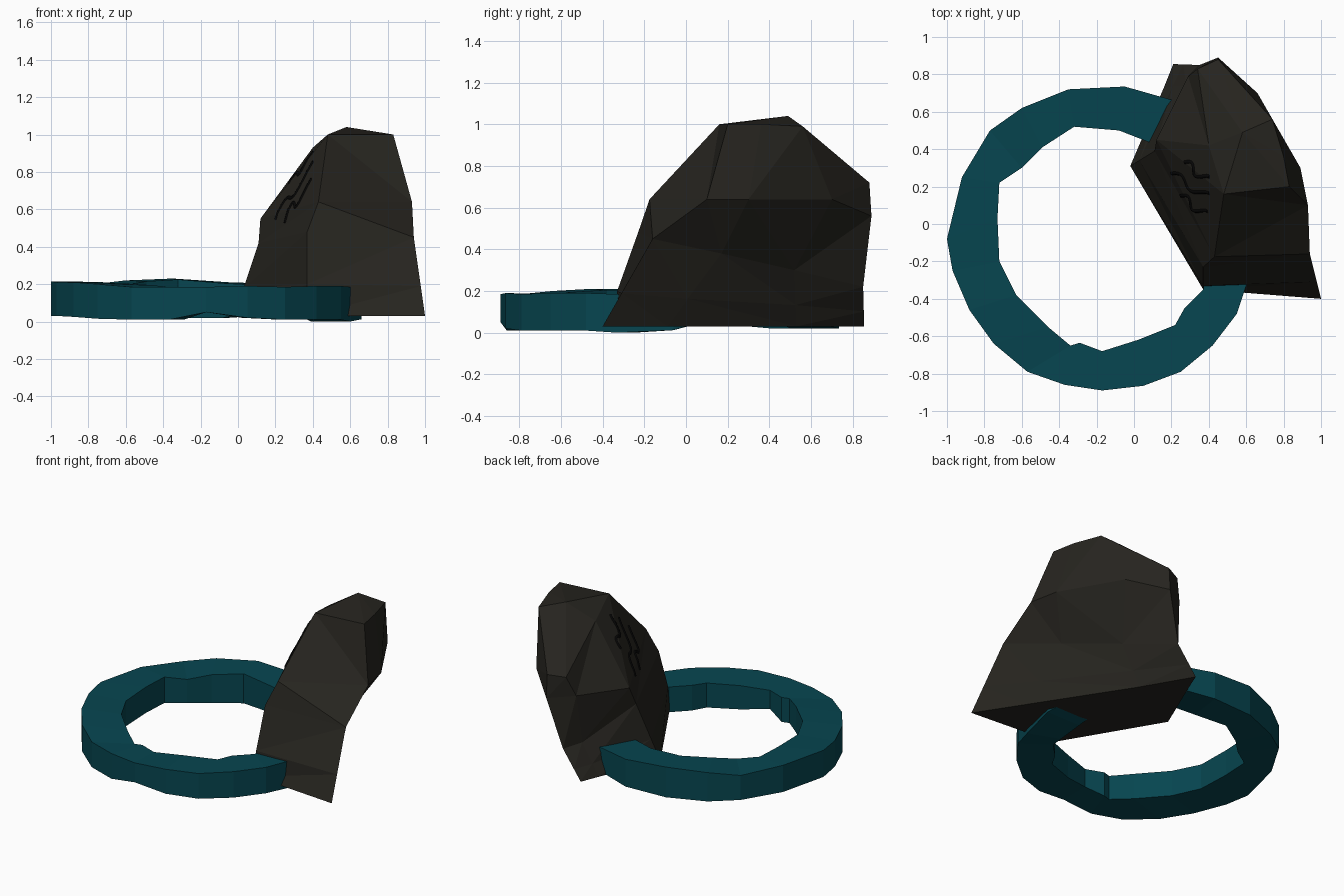
import bpy, bmesh, math
from mathutils import Vector
from mathutils.bvhtree import BVHTree

if "Cube" in bpy.data.objects:
    bpy.data.objects.remove(bpy.data.objects["Cube"])


def material(name, rgb):
    m = bpy.data.materials.new(name)
    m.diffuse_color = (*rgb, 1)
    m.use_nodes = True
    m.node_tree.nodes["Principled BSDF"].inputs["Base Color"].default_value = m.diffuse_color
    return m


def finish(bm, name, mat):
    bmesh.ops.recalc_face_normals(bm, faces=bm.faces)
    me = bpy.data.meshes.new(name)
    bm.to_mesh(me)
    ob = bpy.data.objects.new(name, me)
    bpy.context.collection.objects.link(ob)
    me.materials.append(mat)
    return ob


def bridge(bm, a, b):
    for i in range(len(a)):
        j = (i + 1) % len(a)
        bm.faces.new((a[i], a[j], b[j], b[i]))


teal = material("teal_stone", (0.002, 0.06, 0.08))
dark = material("dark_rock", (0.019, 0.0175, 0.0135))
black = material("black_mark", (0.002, 0.002, 0.002))

# Pool rim: outer and inner outline, counter-clockwise from the back right
outer = [(.25, .65), (-.05, .735), (-.35, .72), (-.6, .62), (-.77, .5), (-.92, .25),
         (-1, -.08), (-.97, -.25), (-.88, -.46), (-.75, -.64), (-.57, -.79),
         (-.37, -.86), (-.17, -.89), (.05, -.865), (.25, -.79), (.42, -.65),
         (.55, -.48), (.6, -.33), (.66, -.06), (.56, .2), (.42, .45)]
inner = [(.1, .43), (-.08, .5), (-.32, .52), (-.49, .41), (-.6, .30), (-.72, .22),
         (-.73, .03), (-.72, -.2), (-.63, -.38), (-.46, -.55), (-.34, -.65),
         (-.29, -.635), (-.17, -.68), (.02, -.62), (.22, -.54), (.27, -.45),
         (.37, -.35), (.39, -.25), (.40, -.06), (.37, .12), (.26, .29)]
top = [.2, .21, .23, .22, .2, .215, .215, .21, .21, .2, .185,
       .185, .185, .19, .185, .19, .19, .185, .18, .18, .18]
low = [.04, .02, .02, .02, .03, .03, .03, .03, .025, .015, .01,
       .01, .05, .02, .01, .01, .01, .0, .012, .09, .09]

bm = bmesh.new()
loops = []
for pts, zs, lift in ((outer, low, 0), (outer, top, 0), (inner, top, -.005), (inner, low, 0)):
    loops.append([bm.verts.new((x, y, z + lift)) for (x, y), z in zip(pts, zs)])
for i in (19, 20, 0):          # inner underside tucked into the boulder
    loops[3][i].co.z = .06
for k in range(4):
    bridge(bm, loops[k], loops[(k + 1) % 4])
finish(bm, "pool_rim", teal)

# Leaning boulder: stacked seven-sided outlines closed by a summit
base = [(.37, -.35, .03), (1, -.4, .03), (.8, -.09, .03), (.4, .53, .03),
        (.21, .855, .03), (.16, .73, .03), (-.02, .31, .03)]
waist = [(.37, -.23, .48), (.94, -.16, .45), (.74, .17, .38), (.53, .52, .3),
         (.35, .85, .22), (.28, .74, .24), (.11, .39, .42)]
shoulder = [(.43, -.175, .64), (.93, .1, .64), (.89, .3, .64), (.66, .7, .64),
            (.45, .89, .56), (.29, .79, .58), (.12, .45, .55)]
crown = [(.48, .16, 1.0), (.83, .2, 1.0), (.8, .36, 1.0), (.74, .56, .99),
         (.45, .88, .72), (.34, .83, .71), (.4, .42, .93)]
foot = [Vector(a).lerp(Vector(b), .38) for a, b in zip(base, waist)]
foot[0] = Vector((.37, -.33, .2))    # the front swells slightly near the ground
bm = bmesh.new()
loops = [[bm.verts.new(p) for p in ring] for ring in (base, foot, waist, shoulder, crown)]
for a, b in zip(loops, loops[1:]):
    bridge(bm, a, b)
bm.faces.new(loops[0])
summit = bm.verts.new((.58, .49, 1.04))
for i in range(7):
    bm.faces.new((loops[-1][i], loops[-1][(i + 1) % 7], summit))
bmesh.ops.triangulate(bm, faces=bm.faces)
tree = BVHTree.FromBMesh(bm)
finish(bm, "boulder", dark)

# Three wavy grooves marked on the sloping inner face
strokes = [((.27, .33), (.39, .235)), ((.20, .27), (.39, .145)), ((.25, .15), (.38, .05))]
for n, (s, e) in enumerate(strokes):
    s, e = Vector(s), Vector(e)
    d = e - s
    side = Vector((-d.y, d.x)).normalized()
    path = []
    for i in range(25):
        t = i / 24
        p = s + d * t + side * .022 * math.sin(t * math.tau * 1.25)
        hit = tree.ray_cast(Vector((p.x, p.y, 2)), Vector((0, 0, -1)))
        path.append(hit[0] - hit[1] * .005)
    cu = bpy.data.curves.new("steam_mark", "CURVE")
    cu.dimensions = "3D"
    cu.bevel_depth = .012
    cu.bevel_resolution = 1
    cu.use_fill_caps = True
    sp = cu.splines.new("POLY")
    sp.points.add(len(path) - 1)
    for q, p in zip(sp.points, path):
        q.co = (*p, 1)
    cu.materials.append(black)
    ob = bpy.data.objects.new(f"steam_mark_{n + 1}", cu)
    bpy.context.collection.objects.link(ob)
